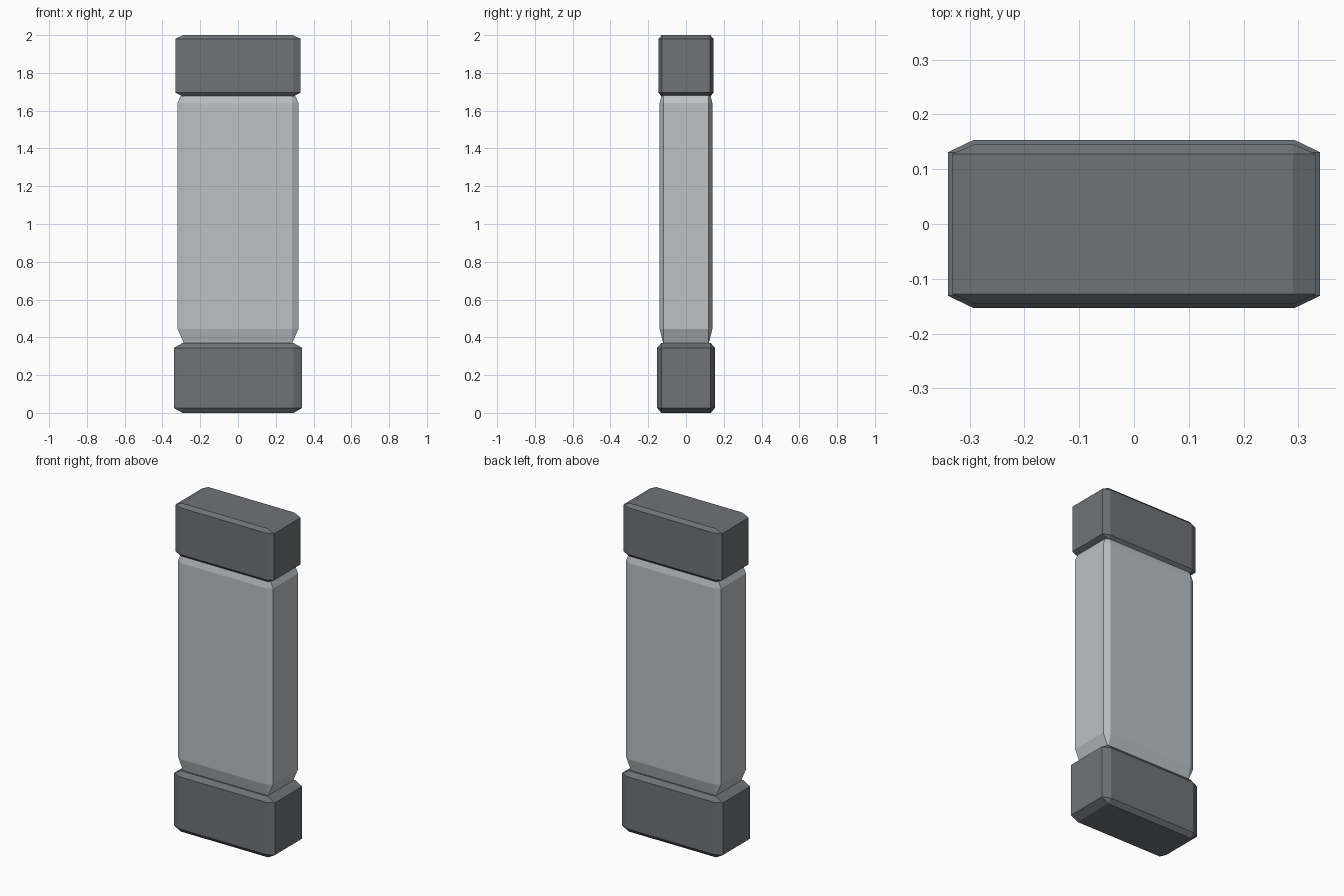
import bpy, bmesh
from mathutils import Vector

# Remove the default cube
default = bpy.data.objects.get("Cube")
if default:
    bpy.data.objects.remove(default, do_unlink=True)


def material(name, color):
    mat = bpy.data.materials.new(name)
    mat.use_nodes = True
    mat.diffuse_color = color
    mat.node_tree.nodes["Principled BSDF"].inputs["Base Color"].default_value = color
    return mat


def chamfered_block(name, half_x, half_y, z_low, z_high, chamfer, mat):
    """Box with flat chamfers whose width differs along x, y and z."""
    half = Vector((half_x, half_y, (z_high - z_low) / 2))
    cut = Vector(chamfer)
    bm = bmesh.new()
    # Each corner becomes three points, one on each adjoining side
    for sx in (-1, 1):
        for sy in (-1, 1):
            for sz in (-1, 1):
                for axis in range(3):
                    p = half - cut
                    p[axis] = half[axis]
                    bm.verts.new((p.x * sx, p.y * sy, p.z * sz))
    bmesh.ops.convex_hull(bm, input=bm.verts)
    bmesh.ops.dissolve_limit(bm, angle_limit=0.01, verts=bm.verts, edges=bm.edges)
    bmesh.ops.recalc_face_normals(bm, faces=bm.faces)
    mesh = bpy.data.meshes.new(name)
    bm.to_mesh(mesh)
    bm.free()
    mesh.materials.append(mat)
    obj = bpy.data.objects.new(name, mesh)
    obj.location.z = (z_low + z_high) / 2
    bpy.context.collection.objects.link(obj)
    return obj


dark = material("dark_grey", (0.16, 0.17, 0.185, 1))
pale = material("pale_grey", (0.51, 0.54, 0.56, 1))

# Foot, column and head of the pillar
chamfered_block("base_block", 0.34, 0.153, 0, 0.37, (0.046, 0.022, 0.026), dark)
chamfered_block("column", 0.32, 0.14, 0.365, 1.72, (0.035, 0.02, 0.08), pale)
chamfered_block("top_block", 0.332, 0.146, 1.675, 2, (0.042, 0.018, 0.02), dark)
